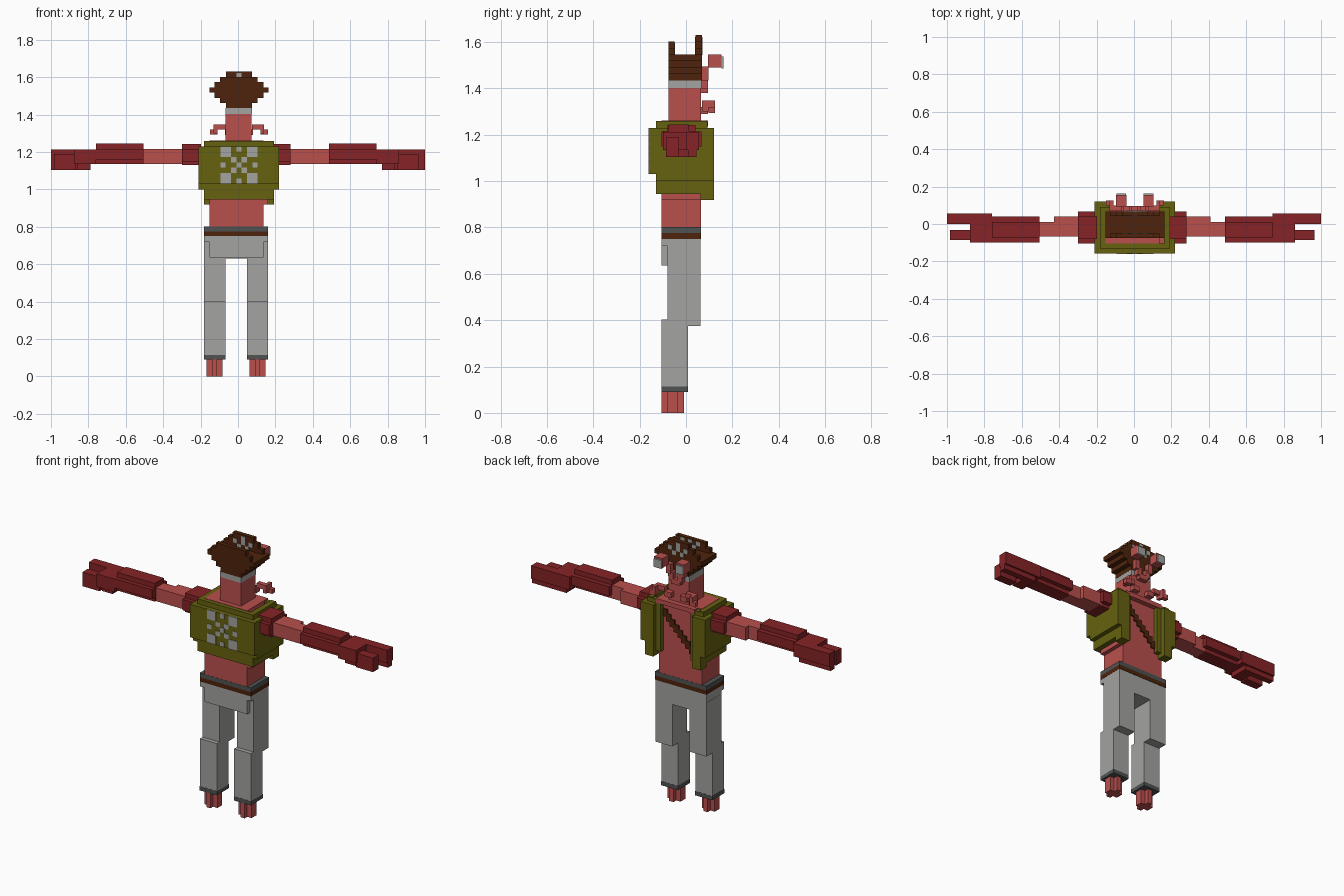
import bpy, bmesh


def lin(c):
    c /= 255
    return c / 12.92 if c <= 0.04045 else ((c + 0.055) / 1.055) ** 2.4


def mat(name, r, g, b):
    m = bpy.data.materials.new(name)
    m.diffuse_color = (lin(r), lin(g), lin(b), 1)
    return m


SKIN = mat("pink_skin", 186, 80, 77)
SHELL = mat("dark_red_shell", 134, 35, 38)
OLIVE = mat("olive_cloth", 102, 98, 16)
GREY = mat("light_grey", 163, 163, 161)
DARK = mat("dark_grey", 80, 82, 82)
BROWN = mat("brown_leather", 78, 36, 12)
V = 0.0285   # block size
CX = 0.005   # middle of the body


def blocks(name, material, boxes):
    """One object from boxes given as (x0, x1, y0, y1, z0, z1)."""
    bm = bmesh.new()
    for x0, x1, y0, y1, z0, z1 in boxes:
        x0, x1 = min(x0, x1), max(x0, x1)
        for v in bmesh.ops.create_cube(bm, size=1)["verts"]:
            v.co.x = x0 if v.co.x < 0 else x1
            v.co.y = y0 if v.co.y < 0 else y1
            v.co.z = z0 if v.co.z < 0 else z1
    me = bpy.data.meshes.new(name)
    bm.to_mesh(me)
    bm.free()
    me.materials.append(material)
    ob = bpy.data.objects.new(name, me)
    bpy.context.collection.objects.link(ob)
    return ob


def pattern(rows, x_mid, z_top, size, y0, y1):
    """Boxes for the filled cells of a small pixel pattern."""
    out = []
    for r, row in enumerate(rows):
        for c, cell in enumerate(row):
            if cell == "x":
                x = x_mid + (c - len(row) / 2) * size
                z = z_top - r * size
                out.append((x, x + size, y0, y1, z - size, z))
    return out


def sides(boxes):
    """Repeat boxes on both sides of the body middle."""
    return [(CX + s * a, CX + s * b, *rest) for s in (-1, 1) for a, b, *rest in boxes]


# legs, cuffs and feet
for side, x0, x1 in (("left", -0.182, -0.068), ("right", 0.048, 0.16)):
    blocks(side + "_thigh", GREY, [(x0, x1, -0.079, 0.063, 0.375, 0.70)])
    blocks(side + "_shin", GREY, [(x0, x1, -0.105, 0.008, 0.113, 0.403)])
    blocks(side + "_cuff", DARK, [(x0 - 0.001, x1, -0.106, 0.009, 0.09, 0.115)])
    m = (x0 + x1) / 2
    blocks(side + "_foot", SKIN, [
        (m - 0.043, m + 0.043, -0.08, -0.035, 0.058, 0.09),
        (m - 0.014, m + 0.014, -0.105, -0.008, 0, 0.09),
        (m - 0.043, m - 0.014, -0.08, -0.035, 0, 0.06),
        (m + 0.014, m + 0.043, -0.08, -0.035, 0, 0.06)])

# hips and belt
blocks("hips", GREY, [(-0.181, 0.16, -0.079, 0.063, 0.63, 0.75),
                      (-0.181, 0.16, -0.105, -0.079, 0.72, 0.75),
                      (-0.152, 0.135, -0.105, -0.079, 0.635, 0.72)])
blocks("lower_belt", BROWN, [(-0.182, 0.161, -0.106, 0.065, 0.75, 0.776)])
blocks("upper_belt", DARK, [(-0.182, 0.161, -0.106, 0.065, 0.776, 0.802)])

# body
blocks("torso", SKIN, [(-0.152, 0.135, -0.105, 0.064, 0.80, 1.262),
                       (0.135, 0.16, -0.105, 0.064, 0.918, 1.23),
                       (-0.125, 0.135, 0.06, 0.095, 1.235, 1.262)])
# diagonal strap made of steps
N = 9
blocks("chest_strap", BROWN, [
    (0.11 - (i + 1.3) * 0.23 / N, 0.11 - i * 0.23 / N, 0.062, 0.072,
     1.18 - (i + 1) * 0.026, 1.20 - i * 0.026) for i in range(N)])

# jacket: back, sides and open panels
blocks("jacket", OLIVE, [
    (-0.21, 0.22, -0.158, -0.13, 1.03, 1.23),
    (-0.21, 0.22, -0.13, -0.104, 1.0, 1.23),
    (-0.181, 0.19, -0.13, -0.104, 0.945, 1.26)]
    + sides([(0.155, 0.187, -0.13, 0.09, 0.945, 1.26),
             (0.155, 0.215, -0.13, 0.12, 1.0, 1.23),
             (0.13, 0.187, 0.063, 0.12, 0.918, 1.23),
             (0.10, 0.187, 0.063, 0.092, 0.945, 1.255)]))
EMBLEM = ["xx.x.xx", "xx...xx", "..x.x..", "x..x..x", "..x.x..", "xx...xx", "xx.x.xx"]
blocks("jacket_emblem", GREY, pattern(EMBLEM, CX, 1.23, V, -0.161, -0.155))

# arms with claws; the left one sits slightly further out
for side, s, d in (("left", -1, 0.018), ("right", 1, 0)):
    def arm(name, material, boxes):
        blocks(side + "_" + name, material,
               [(s * min(a + d, 1), s * min(b + d, 1), *r) for a, b, *r in boxes])
    arm("shoulder", SHELL, [(0.18, 0.282, -0.105, 0.066, 1.15, 1.215),
                            (0.18, 0.282, -0.08, 0.04, 1.13, 1.243)])
    arm("upper_arm", SKIN, [(0.27, 0.41, -0.066, 0.04, 1.135, 1.215),
                            (0.41, 0.50, -0.066, 0.012, 1.135, 1.215)])
    arm("forearm", SHELL, [(0.487, 0.74, -0.1, 0.04, 1.16, 1.216),
                           (0.487, 0.74, -0.075, 0.012, 1.135, 1.245)])
    arm("claw", SHELL, [(0.74, 0.86, -0.1, 0.0, 1.135, 1.213),
                        (0.77, 0.84, -0.075, 0.03, 1.105, 1.20),
                        (0.74, 1.0, 0.0, 0.056, 1.135, 1.213),
                        (0.77, 1.0, 0.008, 0.045, 1.105, 1.19),
                        (0.85, 0.965, -0.086, -0.032, 1.105, 1.19)])

# head and headband
blocks("head", SKIN, [(-0.067, 0.073, -0.075, 0.065, 1.25, 1.405)])
blocks("headband", GREY, [(-0.068, 0.074, -0.076, 0.066, 1.402, 1.436)])

# mouth feelers, eye stalks and eyes
blocks("mouth_feelers", SKIN, sides([
    (0.03, 0.075, 0.06, 0.095, 1.29, 1.32),
    (0.07, 0.13, 0.07, 0.098, 1.32, 1.348),
    (0.115, 0.155, 0.098, 0.125, 1.293, 1.32),
    (0.115, 0.135, 0.07, 0.125, 1.30, 1.348)]))
blocks("eye_stalks", SKIN, sides([
    (0.0, 0.03, 0.06, 0.095, 1.38, 1.41),
    (0.015, 0.045, 0.066, 0.095, 1.40, 1.45),
    (0.03, 0.06, 0.066, 0.097, 1.435, 1.495),
    (0.045, 0.10, 0.094, 0.154, 1.49, 1.547)]))
blocks("eyes", GREY, sides([(0.047, 0.098, 0.153, 0.162, 1.487, 1.537)]))

# two-peaked hat: widening crown, then a front and a back peak
HALF = [0.07, 0.10, 0.13, 0.157]
crown = [(CX - h, CX + h, -0.076, 0.068, 1.434 + i * 0.028, 1.434 + (i + 1) * 0.028)
         for i, h in enumerate(HALF)]
peaks = []
for y0, y1, top in ((-0.076, -0.05, 2), (0.042, 0.068, 3)):
    peaks += [(CX - h, CX + h, y0, y1, 1.546 + i * 0.028, 1.546 + (i + 1) * 0.028)
              for i, h in enumerate([0.13, 0.10, 0.07][:top])]
blocks("hat", BROWN, crown + peaks)
BADGE = ["..x..", "x.x.x", ".x.x."]
blocks("hat_badge", GREY,
       pattern(BADGE, CX, 1.622, 0.026, 0.039, 0.042)
       + pattern(BADGE, CX, 1.622, 0.026, 0.068, 0.071)
       + pattern(BADGE[1:], CX, 1.598, 0.026, -0.05, -0.047))
